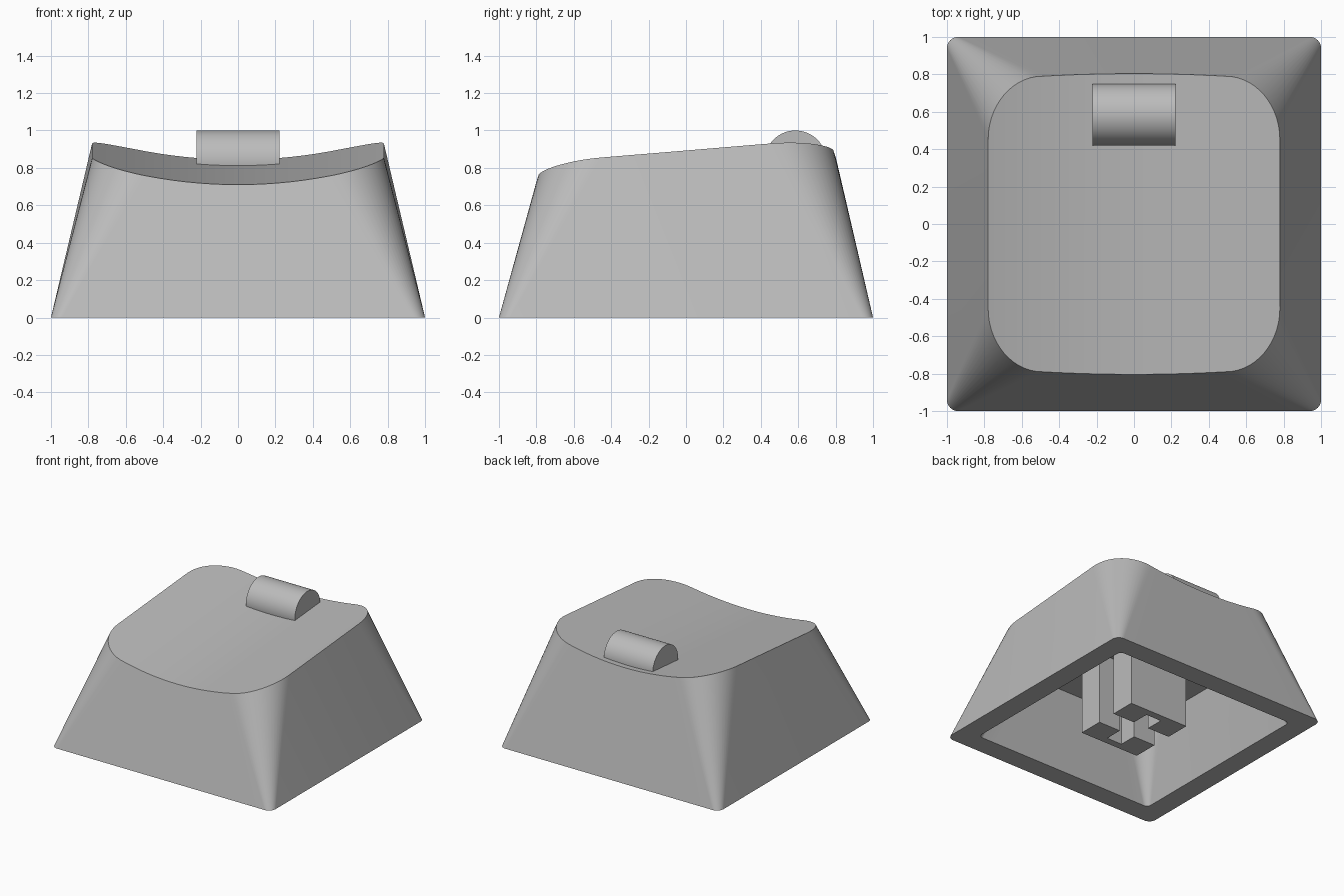
import bpy
import bmesh
from math import sin, cos, pi

cube = bpy.data.objects.get("Cube")
if cube:
    bpy.data.objects.remove(cube, do_unlink=True)

grey = bpy.data.materials.new("plain_grey")
grey.use_nodes = True
grey.diffuse_color = (0.5, 0.5, 0.5, 1)
grey.node_tree.nodes["Principled BSDF"].inputs["Base Color"].default_value = (0.5, 0.5, 0.5, 1)

STEPS = 14  # segments per corner and per straight edge


def finish(name, bm):
    bmesh.ops.recalc_face_normals(bm, faces=bm.faces)
    mesh = bpy.data.meshes.new(name)
    bm.to_mesh(mesh)
    bm.free()
    mesh.materials.append(grey)
    obj = bpy.data.objects.new(name, mesh)
    bpy.context.collection.objects.link(obj)
    bpy.ops.object.select_all(action="DESELECT")
    obj.select_set(True)
    bpy.context.view_layer.objects.active = obj
    bpy.ops.object.shade_smooth_by_angle(angle=pi / 6)
    return obj


def dish(x, y):
    """Height of the scooped, sloping top."""
    return 0.777 + 0.083 * y + 0.116 * (x / 0.78) ** 2


def ring(bm, hx, hy, rx, ry, height, bulge=0):
    """Rounded rectangle: front edge from -x to +x, then the back edge in return."""
    sx, sy = hx - rx, hy - ry
    angles = [pi / 2 * i / STEPS for i in range(STEPS + 1)]
    left = [(-sx - rx * cos(a), sy + ry * sin(a)) for a in angles]
    middle = []
    for i in range(1, STEPS):
        t = 2 * i / STEPS - 1
        middle.append((sx * t, hy + bulge * (1 - t * t)))
    half = left + middle + [(-x, y) for x, y in reversed(left)]
    points = [(x, -y) for x, y in half] + half[::-1]
    return [bm.verts.new((x, y, height(x, y))) for x, y in points]


def bridge(bm, a, b):
    n = len(a)
    for i in range(n):
        j = (i + 1) % n
        bm.faces.new((a[i], a[j], b[j], b[i]))


def fill_strips(bm, r):
    n = len(r)
    for i in range(n // 2 - 1):
        bm.faces.new((r[i], r[i + 1], r[n - 2 - i], r[n - 1 - i]))


# Hollow tapered shell with a dished top
bm = bmesh.new()
top = ring(bm, 0.78, 0.79, 0.29, 0.34, dish, 0.014)
base = ring(bm, 1, 1, 0.06, 0.06, lambda x, y: 0)
rim = ring(bm, 0.83, 0.83, 0.04, 0.04, lambda x, y: 0)
ceiling = ring(bm, 0.69, 0.69, 0.2, 0.2, lambda x, y: 0.6)
fill_strips(bm, top)
bridge(bm, top, base)
bridge(bm, base, rim)
bridge(bm, rim, ceiling)
fill_strips(bm, ceiling)
finish("cap_shell", bm)

# Rounded bar set into the top near the back
bm = bmesh.new()
bmesh.ops.create_cone(bm, cap_ends=True, segments=64, radius1=0.165, radius2=0.165, depth=0.445)
bar = finish("top_bar", bm)
bar.rotation_euler = (0, pi / 2, 0)
bar.location = (0, 0.585, 0.835)

# Mounting stem: two notched halves either side of a slot
profile = [(-0.27, 0.083), (-0.07, 0.083), (-0.07, 0.23), (0.07, 0.23),
           (0.07, 0.083), (0.27, 0.083), (0.27, 0.29), (-0.27, 0.29)]
for side, name in ((1, "stem_back"), (-1, "stem_front")):
    bm = bmesh.new()
    face = bm.faces.new([bm.verts.new((x, side * y, 0)) for x, y in profile])
    grown = bmesh.ops.extrude_face_region(bm, geom=[face], use_keep_orig=True)
    verts = [v for v in grown["geom"] if isinstance(v, bmesh.types.BMVert)]
    bmesh.ops.translate(bm, verts=verts, vec=(0, 0, 0.62))
    finish(name, bm)
